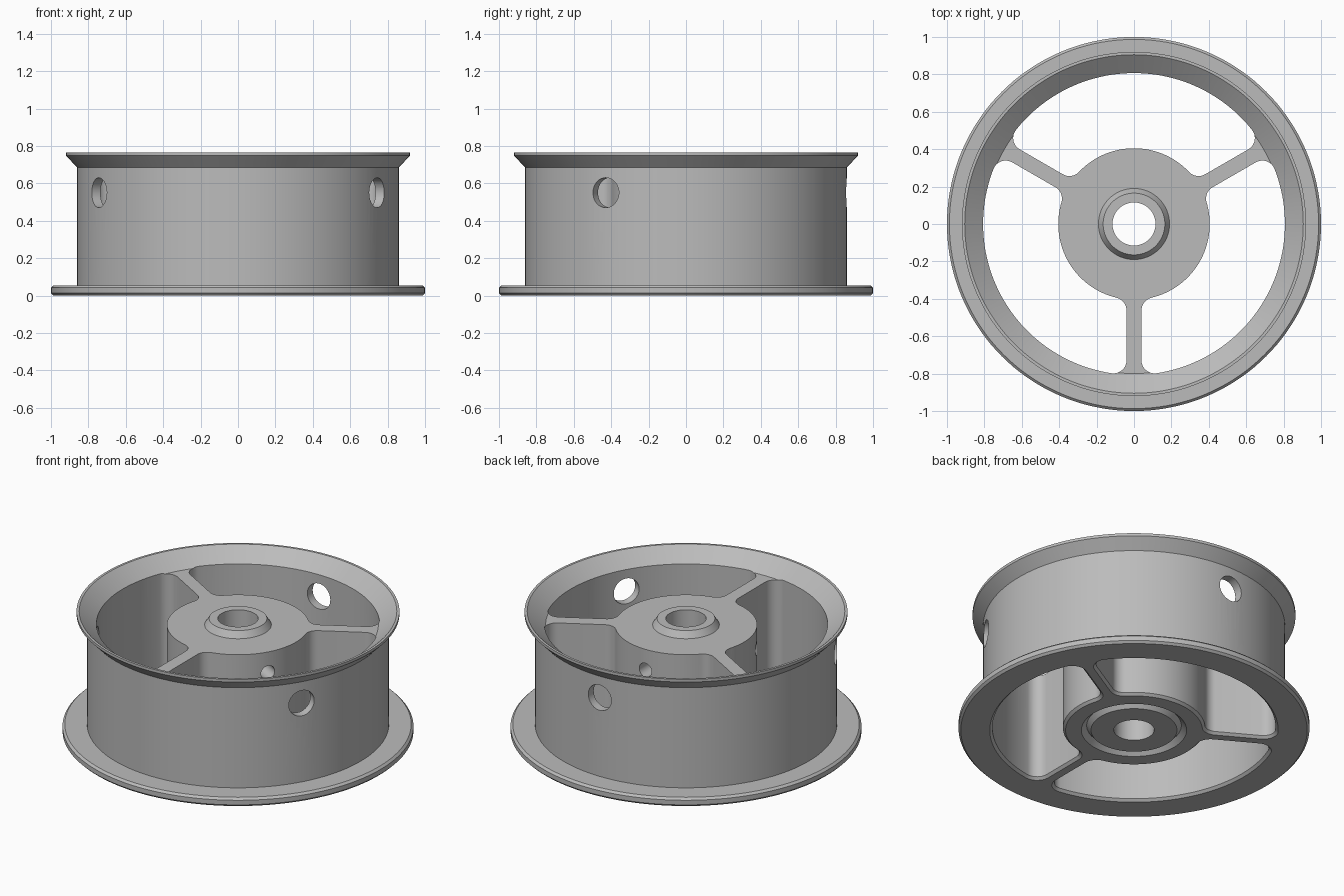
import bpy, bmesh
from math import sin, cos, asin, pi, radians
from mathutils import Matrix, Vector

if "Cube" in bpy.data.objects:
    bpy.data.objects.remove(bpy.data.objects["Cube"])

HUB_R, RIM_R, SPOKE_HALF, FILLET = 0.405, 0.807, 0.04, 0.07
SPOKE_ANGLES = [radians(a) for a in (30, 150, 270)]
HOLE_ANGLES = [a + pi / 3 for a in SPOKE_ANGLES]
HOLE_Z = 0.55

grey = bpy.data.materials.new("metal_grey")
grey.use_nodes = True
COLOUR = (0.5, 0.5, 0.5, 1)
grey.diffuse_color = COLOUR
grey.node_tree.nodes["Principled BSDF"].inputs["Base Color"].default_value = COLOUR


def make_object(name, bm):
    bmesh.ops.recalc_face_normals(bm, faces=bm.faces)
    mesh = bpy.data.meshes.new(name)
    bm.to_mesh(mesh)
    bm.free()
    mesh.materials.append(grey)
    obj = bpy.data.objects.new(name, mesh)
    bpy.context.collection.objects.link(obj)
    return obj


def revolve(name, profile, steps=144):
    bm = bmesh.new()
    verts = [bm.verts.new((r, 0, z)) for r, z in profile]
    edges = [bm.edges.new((v, verts[i - 1])) for i, v in enumerate(verts)]
    bmesh.ops.spin(bm, geom=verts + edges, cent=(0, 0, 0), axis=(0, 0, 1),
                   angle=2 * pi, steps=steps)
    bmesh.ops.remove_doubles(bm, verts=bm.verts, dist=1e-5)
    return make_object(name, bm)


def arc(centre, radius, start, end, count):
    return [centre + radius * Vector((cos(t), sin(t)))
            for t in (start + (end - start) * i / count for i in range(count + 1))]


def window_outline(grow):
    """Rounded opening between the spokes at 0 and 120 degrees, grown outwards."""
    span = 2 * pi / 3
    f = FILLET + grow
    offset = SPOKE_HALF + FILLET
    a_in = asin(offset / (HUB_R + FILLET))
    a_out = asin(offset / (RIM_R - FILLET))

    def corner(radius, angle):
        return radius * Vector((cos(angle), sin(angle)))
    origin = Vector((0, 0))
    far, near = RIM_R - FILLET, HUB_R + FILLET
    pts = arc(corner(far, a_out), f, -pi / 2, a_out, 10)
    pts += arc(origin, RIM_R + grow, a_out, span - a_out, 48)[1:-1]
    pts += arc(corner(far, span - a_out), f, span - a_out, span + pi / 2, 10)
    pts += arc(corner(near, span - a_in), f, span + pi / 2, span - a_in + pi, 10)
    pts += arc(origin, HUB_R - grow, span - a_in, a_in, 40)[1:-1]
    pts += arc(corner(near, a_in), f, a_in + pi, 3 * pi / 2, 10)
    return pts


def window_cutter():
    bm = bmesh.new()
    # Flared lowest layers leave a chamfer on the underside
    layers = ((-0.01, 0.025), (0.015, 0), (1, 0))
    for angle in SPOKE_ANGLES:
        turn = Matrix.Rotation(angle, 3, 'Z')
        rings = [[bm.verts.new(turn @ Vector((p.x, p.y, z))) for p in window_outline(grow)]
                 for z, grow in layers]
        bm.faces.new(rings[0])
        bm.faces.new(rings[-1])
        for low, high in zip(rings, rings[1:]):
            for i in range(len(low)):
                bm.faces.new((low[i - 1], low[i], high[i], high[i - 1]))
    return make_object("window_cutter", bm)


def hole_cutter():
    bm = bmesh.new()
    # Wide access holes in the rim, narrow screw holes in the hub
    for radius, start, end in ((0.08, 0.7, 1.0), (0.043, 0.03, 0.6)):
        for angle in HOLE_ANGLES:
            place = (Matrix.Rotation(angle, 4, 'Z')
                     @ Matrix.Translation(((start + end) / 2, 0, HOLE_Z))
                     @ Matrix.Rotation(pi / 2, 4, 'Y'))
            bmesh.ops.create_cone(bm, cap_ends=True, segments=40, radius1=radius,
                                  radius2=radius, depth=end - start, matrix=place)
    return make_object("hole_cutter", bm)


# Wheel body: bore, raised boss, web, flared lip, drum, base flange, hub groove
wheel = revolve("wheel", [
    (0.115, 0.72), (0.165, 0.72), (0.19, 0.68), (0.80, 0.68),
    (0.905, 0.765), (0.92, 0.765), (0.92, 0.748), (0.86, 0.685),
    (0.86, 0.055), (0.987, 0.055), (1.0, 0.042), (1.0, 0.013), (0.987, 0),
    (0.30, 0), (0.27, 0.03), (0.245, 0), (0.115, 0)])

# Cut the windows and then the radial holes
bpy.context.view_layer.objects.active = wheel
for cutter in (window_cutter(), hole_cutter()):
    cutter.hide_render = True
    mod = wheel.modifiers.new(cutter.name, 'BOOLEAN')
    mod.operation = 'DIFFERENCE'
    mod.solver = 'EXACT'
    mod.object = cutter
    bpy.ops.object.modifier_apply(modifier=mod.name)
    bpy.data.objects.remove(cutter)

bpy.ops.object.select_all(action='DESELECT')
wheel.select_set(True)
bpy.ops.object.shade_smooth_by_angle(angle=radians(25))
